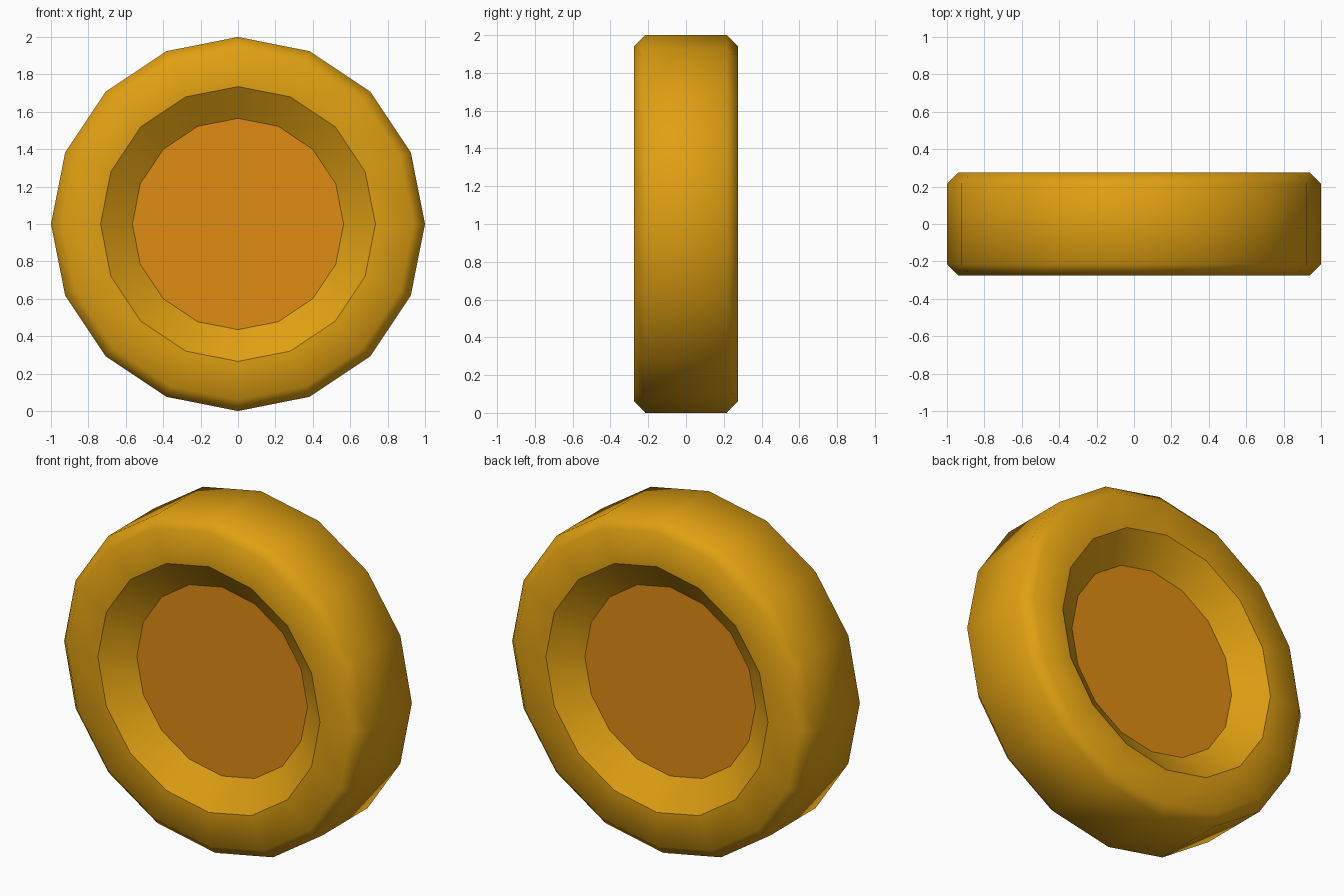
import bpy, bmesh, math

if "Cube" in bpy.data.objects:
    bpy.data.objects.remove(bpy.data.objects["Cube"])

SIDES = 16
CENTRE_Z = 1.0


def material(name, rgb):
    m = bpy.data.materials.new(name)
    m.diffuse_color = (*rgb, 1.0)
    m.use_nodes = True
    m.node_tree.nodes["Principled BSDF"].inputs["Base Color"].default_value = m.diffuse_color
    return m


rim_mat = material("golden yellow", (0.74, 0.35, 0.006))
hub_mat = material("orange", (0.74, 0.265, 0.006))

# Half profile (radius, y) from the hub edge to the tread, mirrored to the back
half = [(0.565, -0.15), (0.735, -0.275), (0.94, -0.275), (1.0, -0.215)]
profile = half + [(r, -y) for r, y in reversed(half)]


def ring(bm, r, y):
    return [bm.verts.new((r * math.sin(2 * math.pi * i / SIDES), y,
                          CENTRE_Z + r * math.cos(2 * math.pi * i / SIDES)))
            for i in range(SIDES)]


bm = bmesh.new()
rings = [ring(bm, r, y) for r, y in profile]

# Wheel body: bands between neighbouring rings
for a, b in zip(rings, rings[1:]):
    for i in range(SIDES):
        j = (i + 1) % SIDES
        bm.faces.new((a[i], a[j], b[j], b[i])).smooth = True

# Recessed hub discs on both sides
for loop in (rings[0], rings[-1]):
    bm.faces.new(loop).material_index = 1

bmesh.ops.recalc_face_normals(bm, faces=bm.faces[:])

# Crisp edges around the hub and the recess opening
for k in (0, 1, -2, -1):
    for i in range(SIDES):
        e = bm.edges.get((rings[k][i], rings[k][(i + 1) % SIDES]))
        e.smooth = False

mesh = bpy.data.meshes.new("wheel")
bm.to_mesh(mesh)
bm.free()
mesh.materials.append(rim_mat)
mesh.materials.append(hub_mat)
bpy.context.collection.objects.link(bpy.data.objects.new("wheel", mesh))
